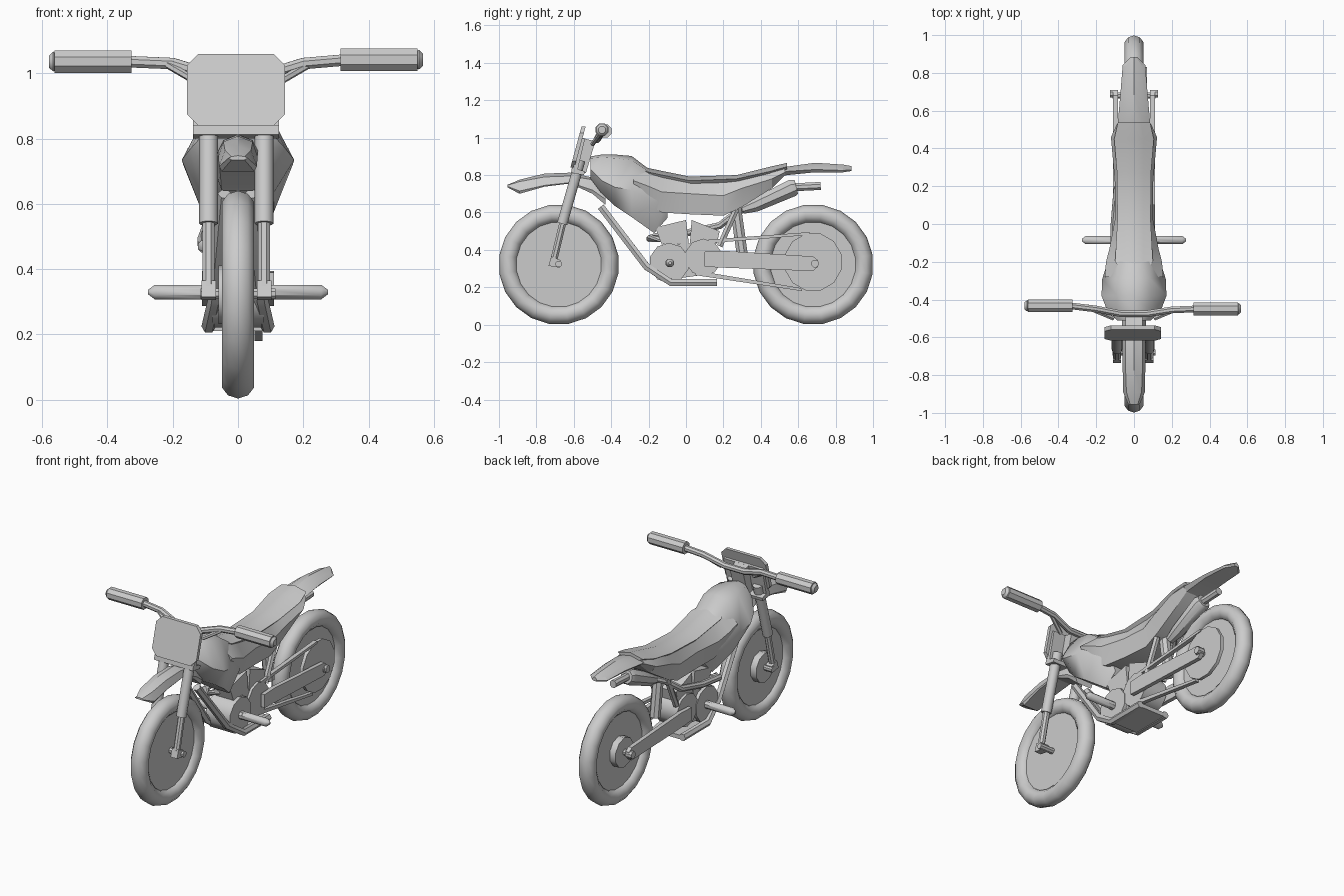
import bpy, bmesh, math
from mathutils import Vector

grey = bpy.data.materials.new("plain grey")
grey.diffuse_color = (0.6, 0.6, 0.6, 1)


def finish(name, bm, angle=40):
    bmesh.ops.recalc_face_normals(bm, faces=bm.faces)
    me = bpy.data.meshes.new(name)
    bm.to_mesh(me)
    bm.free()
    me.materials.append(grey)
    ob = bpy.data.objects.new(name, me)
    bpy.context.collection.objects.link(ob)
    bpy.ops.object.select_all(action='DESELECT')
    ob.select_set(True)
    bpy.context.view_layer.objects.active = ob
    bpy.ops.object.shade_smooth_by_angle(angle=math.radians(angle))
    return ob


def skin(name, rings, closed=False, angle=40):
    """Bridge equal rings of points into one surface."""
    bm = bmesh.new()
    vs = [[bm.verts.new(p) for p in ring] for ring in rings]
    n = len(vs[0])
    for i in range(len(vs) if closed else len(vs) - 1):
        a, b = vs[i], vs[(i + 1) % len(vs)]
        for j in range(n):
            k = (j + 1) % n
            bm.faces.new((a[j], a[k], b[k], b[j]))
    if not closed:
        bm.faces.new(vs[0])
        bm.faces.new(vs[-1])
    return finish(name, bm, angle)


def tube(name, pts, r, sides=8):
    """Tube along points; r is one radius or one per point."""
    pts = [Vector(p) for p in pts]
    rs = r if isinstance(r, (list, tuple)) else [r] * len(pts)
    rings = []
    for i, p in enumerate(pts):
        t = (pts[min(i + 1, len(pts) - 1)] - pts[max(i - 1, 0)]).normalized()
        ref = Vector((0, 0, 1)) if abs(t.x) > 0.7 else Vector((1, 0, 0))
        u = t.cross(ref).normalized()
        w = t.cross(u)
        rings.append([p + rs[i] * (u * math.cos(a) + w * math.sin(a))
                      for a in [2 * math.pi * (j + 0.5) / sides for j in range(sides)]])
    return skin(name, rings)


def prism(name, profile, x0, x1):
    """Side (y, z) profile given thickness in x."""
    return skin(name, [[(x, y, z) for y, z in profile] for x in (x0, x1)], angle=25)


def disc(name, x0, x1, y, z, r, sides):
    return tube(name, [(x0, y, z), (x1, y, z)], r, sides)


def body(name, stations, angle=40):
    """Eight-point symmetric loft: y, low/mid/top z, low/mid/top half width, crown rise."""
    rings = []
    for y, zb, zm, zt, wb, wm, wt, c in stations:
        half = [(wb, zb), (wm, zm), (wt, zt)]
        rings.append([(w, y, z) for w, z in half] + [(0, y, zt + c)]
                     + [(-w, y, z) for w, z in reversed(half)] + [(0, y, zb)])
    return skin(name, rings, angle=angle)


# wheels
for tag, wy in (("front", -0.68), ("rear", 0.68)):
    rings = []
    for i in range(20):
        a = 2 * math.pi * (i + 0.5) / 20
        ring = []
        for j in range(10):
            b = 2 * math.pi * j / 10
            rr = 0.272 + 0.05 * math.cos(b)
            ring.append((0.052 * math.sin(b), wy + rr * math.cos(a), 0.322 + rr * math.sin(a)))
        rings.append(ring)
    skin(tag + "_tyre", rings, closed=True)
    disc(tag + "_wheel_disc", -0.02, 0.02, wy, 0.322, 0.235, 20)
    disc(tag + "_brake_disc", -0.06, -0.02, wy, 0.322, 0.09, 10)
    disc(tag + "_axle", -0.115, 0.115, wy, 0.325, 0.018, 8)

# sprocket and chain runs
disc("rear_sprocket", 0.05, 0.07, 0.68, 0.335, 0.157, 12)
prism("chain_top", [(0.12, 0.435), (0.66, 0.48), (0.66, 0.495), (0.12, 0.455)], 0.05, 0.075)
prism("chain_bottom", [(0.05, 0.265), (0.62, 0.18), (0.62, 0.195), (0.05, 0.29)], 0.05, 0.075)

# paired parts
for s, side in ((1, "left"), (-1, "right")):
    x = s * 0.085 - 0.005
    tube(side + "_fork_upper", [(x, -0.662, 0.54), (x, -0.565, 0.88)], 0.029, 10)
    tube(side + "_fork_lower", [(x, -0.708, 0.34), (x, -0.655, 0.56)], 0.02, 8)
    prism(side + "_fork_lug", [(-0.735, 0.315), (-0.675, 0.305), (-0.67, 0.345), (-0.72, 0.365)],
          x - 0.022, x + 0.022)
    a, b = sorted((s * 0.085, s * 0.11))
    prism(side + "_swing_arm", [(0.10, 0.31), (0.2, 0.305), (0.68, 0.287), (0.705, 0.31),
                                (0.705, 0.345), (0.68, 0.365), (0.2, 0.395), (0.10, 0.39)], a, b)
    disc(side + "_axle_nut", s * 0.085, s * 0.127, 0.69, 0.327, 0.022, 8)
    tube(side + "_cradle_rail", [(s * 0.04, -0.455, 0.63), (s * 0.07, -0.21, 0.31),
                                 (s * 0.09, -0.08, 0.225), (s * 0.09, 0.165, 0.225)], 0.022, 6)
    tube(side + "_foot_peg", [(s * 0.05, -0.085, 0.33), (s * 0.255, -0.085, 0.33),
                              (s * 0.275, -0.085, 0.33)], [0.024, 0.024, 0.008], 8)
    # grips, bar ends and bar braces
    gy, gz = -0.441 - s * 0.008, 1.039 + s * 0.003
    gx = s * 0.32 - 0.006
    tube(side + "_grip", [(gx, gy, gz), (gx + s * 0.236, gy, gz)], 0.037, 8)
    tube(side + "_bar_end", [(gx + s * 0.23, gy, gz), (gx + s * 0.24, gy, gz),
                             (gx + s * 0.253, gy, gz)], [0.025, 0.033, 0.02], 8)
    tube(side + "_bar_brace", [(s * 0.23, -0.45, 1.035), (s * 0.11, -0.5, 0.965)], 0.012, 6)
    tube(side + "_subframe", [(s * 0.06, 0.18, 0.42), (s * 0.06, 0.27, 0.62)], 0.018, 6)
prism("skid_plate", [(-0.07, 0.21), (0.165, 0.21), (0.165, 0.235), (-0.07, 0.235)], -0.1, 0.1)

# handlebar, steering stem and clamps
tube("handlebar", [(-0.34, -0.433, 1.036), (-0.2, -0.45, 1.03), (-0.07, -0.475, 0.99),
                   (0.07, -0.475, 0.99), (0.2, -0.455, 1.03), (0.34, -0.449, 1.042)], 0.019, 8)
prism("steering_stem", [(-0.56, 1.0), (-0.485, 0.98), (-0.535, 0.81), (-0.61, 0.835)], -0.045, 0.045)
prism("fork_clamp", [(-0.61, 0.84), (-0.54, 0.82), (-0.546, 0.80), (-0.615, 0.812)], -0.138, 0.125)
prism("plate_backing", [(-0.565, 1.0), (-0.54, 0.995), (-0.58, 0.825), (-0.605, 0.835)], -0.138, 0.125)

# number plate: rectangle with cut corners, leaning back
c = 0.035
outline = [(-.15 + c, 0), (.15 - c, 0), (.15, c), (.15, .22 - c), (.15 - c, .22),
           (-.15 + c, .22), (-.15, .22 - c), (-.15, c)]
skin("number_plate", [[(x - 0.006, -0.618 + d + 0.27 * h, 0.84 + h) for x, h in outline]
                      for d in (0, 0.022)], angle=25)

# front fender
body("front_fender", [(-0.955, .735, .74, .745, .02, .03, .02, .003),
                      (-0.89, .70, .715, .765, .05, .058, .04, .01),
                      (-0.757, .738, .745, .79, .055, .06, .045, .018),
                      (-0.62, .755, .76, .795, .055, .062, .045, .018),
                      (-0.50, .70, .72, .775, .055, .065, .045, .012),
                      (-0.43, .64, .67, .74, .05, .06, .04, .01)], 25)

# tank
body("fuel_tank", [(-0.51, .78, .83, .89, .06, .09, .045, .01),
                   (-0.45, .70, .77, .895, .09, .145, .08, .015),
                   (-0.38, .635, .735, .89, .11, .172, .09, .02),
                   (-0.29, .575, .72, .88, .11, .168, .085, .022),
                   (-0.17, .49, .65, .80, .06, .13, .08, .01),
                   (-0.10, .57, .66, .78, .05, .09, .06, .0)], 50)

# side covers under the seat
body("side_covers", [(-0.28, .71, .77, .84, .13, .155, .06, .01),
                     (-0.20, .64, .74, .815, .115, .148, .09, .0),
                     (-0.13, .60, .71, .79, .10, .13, .085, .0),
                     (0.03, .59, .70, .765, .085, .10, .07, .0),
                     (0.20, .583, .69, .765, .08, .10, .07, .0),
                     (0.30, .63, .73, .78, .08, .108, .075, .0),
                     (0.46, .73, .78, .82, .075, .122, .085, .0),
                     (0.53, .80, .815, .84, .06, .09, .07, .0)], 30)

# seat
body("seat", [(-0.29, .84, .855, .86, .02, .03, .015, .01),
              (-0.20, .79, .815, .825, .08, .10, .05, .012),
              (0.02, .75, .77, .782, .07, .088, .05, .01),
              (0.27, .76, .78, .79, .07, .09, .05, .01),
              (0.45, .80, .82, .835, .075, .105, .05, .01),
              (0.54, .83, .845, .855, .06, .085, .04, .01)], 30)

# tail
body("tail_fender", [(0.42, .77, .785, .80, .06, .085, .05, .01),
                     (0.54, .80, .82, .835, .06, .085, .05, .01),
                     (0.69, .815, .83, .85, .06, .072, .045, .016),
                     (0.84, .815, .825, .84, .05, .06, .04, .016),
                     (0.885, .822, .828, .84, .01, .016, .01, .008)], 25)

# engine: two case discs, gearbox block and two cylinders in a vee
disc("crankcase", -0.08, 0.08, -0.09, 0.33, 0.108, 10)
disc("gearbox_case", -0.075, 0.075, 0.093, 0.36, 0.1, 10)
disc("crank_cover", 0.08, 0.1, -0.09, 0.33, 0.022, 8)
prism("engine_block", [(-0.1, 0.24), (0.12, 0.27), (0.13, 0.44), (-0.1, 0.43)], -0.06, 0.06)
prism("front_cylinder", [(-0.165, 0.52), (0.0, 0.56), (0.015, 0.435), (-0.13, 0.43)], -0.06, 0.06)
prism("rear_cylinder", [(0.03, 0.56), (0.18, 0.50), (0.165, 0.435), (0.02, 0.42)], -0.06, 0.06)

# exhaust
tube("exhaust_header", [(-0.04, -0.13, 0.46), (-0.07, -0.195, 0.46), (-0.105, -0.17, 0.47),
                        (-0.105, 0.0, 0.49), (-0.09, 0.18, 0.53), (-0.05, 0.27, 0.60),
                        (-0.01, 0.34, 0.635)], 0.02, 8)
tube("silencer", [(-0.01, 0.3, 0.615), (-0.01, 0.37, 0.64), (-0.01, 0.57, 0.732),
                  (-0.01, 0.59, 0.737)], [0.025, 0.04, 0.05, 0.04], 8)
tube("exhaust_tip", [(-0.01, 0.57, 0.735), (-0.01, 0.62, 0.737), (-0.01, 0.72, 0.742)], 0.023, 8)

# rear shock
tube("rear_shock", [(0, 0.265, 0.63), (0, 0.30, 0.38)], 0.032, 8)
